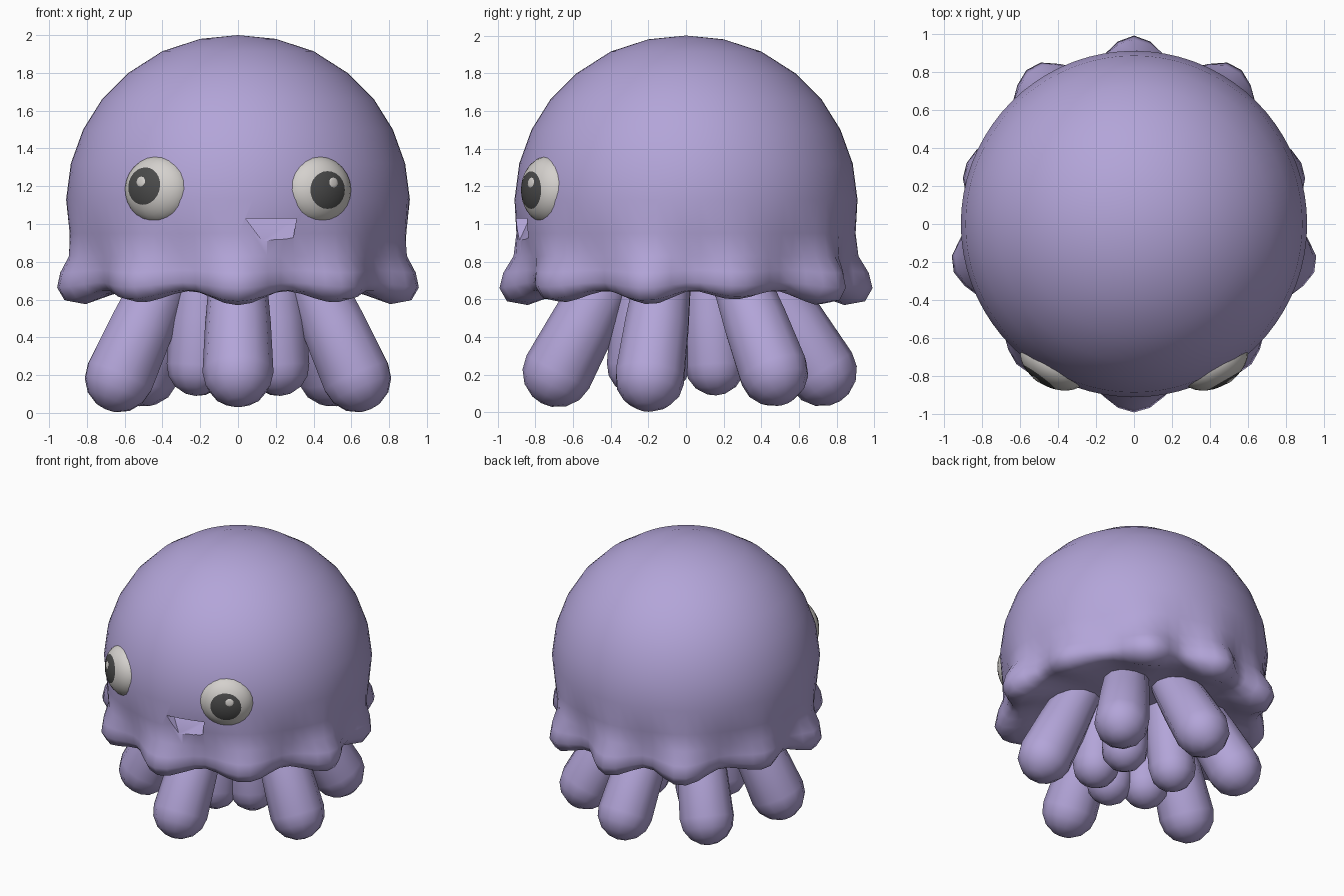
import bpy, bmesh, math
from mathutils import Vector, Matrix

if "Cube" in bpy.data.objects:
    bpy.data.objects.remove(bpy.data.objects["Cube"], do_unlink=True)


def make_mat(name, rgb):
    m = bpy.data.materials.new(name)
    m.use_nodes = True
    m.diffuse_color = (*rgb, 1)
    m.node_tree.nodes["Principled BSDF"].inputs["Base Color"].default_value = (*rgb, 1)
    return m


purple = make_mat("soft purple", (0.45, 0.375, 0.69))
white = make_mat("warm white", (0.66, 0.635, 0.61))
dark = make_mat("dark grey", (0.07, 0.07, 0.07))


def finish(name, bm, mats, angle=60):
    bmesh.ops.recalc_face_normals(bm, faces=bm.faces)
    me = bpy.data.meshes.new(name)
    bm.to_mesh(me)
    bm.free()
    for m in mats:
        me.materials.append(m)
    ob = bpy.data.objects.new(name, me)
    bpy.context.collection.objects.link(ob)
    smooth(ob, angle)
    return ob


def smooth(ob, angle):
    bpy.ops.object.select_all(action='DESELECT')
    ob.select_set(True)
    bpy.context.view_layer.objects.active = ob
    bpy.ops.object.shade_smooth_by_angle(angle=math.radians(angle))


def skin_rings(bm, start, rings, end):
    """Join closed rings of points, with a fan at each end."""
    loops = [[bm.verts.new(p) for p in ring] for ring in rings]
    n = len(loops[0])
    for a, b in zip(loops, loops[1:]):
        for i in range(n):
            j = (i + 1) % n
            bm.faces.new((a[i], a[j], b[j], b[i]))
    for tip, loop in ((start, loops[0]), (end, loops[-1])):
        v = bm.verts.new(tip)
        for i in range(n):
            bm.faces.new((v, loop[i], loop[(i + 1) % n]))


# Skirt lobes on one side: (angle from the front, strength)
LOBES = [(0, 1.0), (38, 0.8), (77, 0.95), (108, 0.6), (147, 1.0), (180, 1.0)]


def lobe(deg):
    """Skirt bulge at an angle from the front: 0 in a valley, 1 on a lobe."""
    for (a, wa), (b, wb) in zip(LOBES, LOBES[1:]):
        if deg <= b:
            f = (deg - a) / (b - a)
            return (wa if f < 0.5 else wb) * (0.5 + 0.5 * math.cos(2 * math.pi * f))
    return LOBES[-1][1]


# Dome body with a rolled, lobed skirt: (radius, lobe push, height, lobe drop)
DOME = [(0.20, 0, 1.98, 0), (0.40, 0, 1.915, 0), (0.58, 0, 1.80, 0),
        (0.72, 0, 1.66, 0), (0.82, 0, 1.50, 0), (0.885, 0, 1.32, 0),
        (0.91, 0, 1.13, 0), (0.89, 0.01, 0.95, 0), (0.865, 0.05, 0.83, 0),
        (0.865, 0.105, 0.755, -0.015), (0.86, 0.13, 0.69, -0.03),
        (0.83, 0.12, 0.65, -0.06), (0.77, 0.07, 0.645, -0.075),
        (0.68, 0.02, 0.66, -0.04), (0.50, 0, 0.68, 0)]
SEGS = 72
rings = []
for radius, push, height, drop in DOME:
    ring = []
    for i in range(SEGS):
        deg = 360 * i / SEGS
        w = lobe(min(deg, 360 - deg))
        a = math.radians(deg - 90)
        r = radius + push * w
        ring.append((r * math.cos(a), r * math.sin(a), height + drop * w))
    rings.append(ring)
bm = bmesh.new()
skin_rings(bm, (0, 0, 2.0), rings, (0, 0, 0.70))
body = finish("body", bm, [purple])

# Mouth notch, a wedge cut with a sloping lower lip
bm = bmesh.new()
sides = []
for top_x, top_y, low_x, low_y in ((0.04, -0.83, 0.13, -0.885), (0.31, -0.78, 0.29, -0.845)):
    sides.append([bm.verts.new(p) for p in
                  ((top_x, -1.05, 1.03), (top_x, top_y, 1.03),
                   (low_x, low_y, 0.91), (low_x, -1.05, 0.88))])
for s in sides:
    bm.faces.new(s)
for i in range(4):
    j = (i + 1) % 4
    bm.faces.new((sides[0][i], sides[0][j], sides[1][j], sides[1][i]))
cutter = finish("mouth_cutter", bm, [purple])
cutter.hide_render = True
mod = body.modifiers.new("mouth", 'BOOLEAN')
mod.operation = 'DIFFERENCE'
mod.solver = 'EXACT'
mod.object = cutter
bpy.context.view_layer.objects.active = body
bpy.ops.object.modifier_apply(modifier=mod.name)
bpy.data.objects.remove(cutter, do_unlink=True)
smooth(body, 50)


def tentacle(name, deg, top, tip, r_top, r_tip):
    """Straight round-ended limb; top and tip are (distance out, height)."""
    out = Vector((math.cos(math.radians(deg)), math.sin(math.radians(deg)), 0))
    up = Vector((0, 0, 1))
    a, b = (out * p[0] + up * p[1] for p in (top, tip))
    d = (b - a).normalized()
    side = out.cross(up)
    other = d.cross(side)
    steps = [(a, r_top), (a.lerp(b, 0.5), (r_top + r_tip) / 2 + 0.005)]
    for k in range(4):
        t = math.radians(k * 24)
        steps.append((b + d * r_tip * math.sin(t), r_tip * math.cos(t)))
    rings = [[c + r * (math.cos(t) * side + math.sin(t) * other)
              for t in (2 * math.pi * i / 12 for i in range(12))] for c, r in steps]
    bm = bmesh.new()
    skin_rings(bm, a, rings, b + d * r_tip)
    finish(name, bm, [purple])


# Six splayed outer tentacles and a short inner cluster
OUTER = {"front": (-90, 0.68, 0.215), "left": (-17, 0.655, 0.19),
         "back_left": (43, 0.68, 0.22), "back": (90, 0.72, 0.22),
         "back_right": (137, 0.68, 0.22), "right": (197, 0.655, 0.19)}
for name, (deg, reach, height) in OUTER.items():
    tentacle(name + "_tentacle", deg, (0.40, 0.74), (reach, height), 0.15, 0.188)
for n, deg in enumerate((-90, -33, 36, 144, 213)):
    tentacle(f"inner_tentacle_{n + 1}", deg, (0.22, 0.75), (0.26, 0.25), 0.15, 0.16)


# Eyes: flattened spheres facing outwards, the pupil is the cap round the pole
def eye(name, s, turn_out, turn_up, spot_x, spot_y):
    face = Vector((s * 0.50, -0.866, 0))
    across = Vector((0.866, s * 0.50, 0))
    frame = Matrix((across, (0, 0, 1), face)).transposed()
    centre = face * 0.845 + Vector((0, 0, 1.18))
    size = (0.19, 0.18, 0.125)

    def place(v):
        return centre + frame @ Vector([p * q for p, q in zip(v, size)])

    bm = bmesh.new()
    bmesh.ops.create_uvsphere(bm, u_segments=24, v_segments=16, radius=1)
    for f in bm.faces:
        f.material_index = int(f.calc_center_median().normalized().z > math.cos(math.radians(33.5)))
    # slide the cap up and outwards to aim the pupil
    turn = (Matrix.Rotation(math.radians(turn_out * s), 3, 'Y')
            @ Matrix.Rotation(math.radians(-turn_up), 3, 'X'))
    for v in bm.verts:
        v.co = place(turn @ v.co)
    finish(name + "_eye", bm, [white, dark])

    # small round glint lying on the pupil
    spot = Vector((spot_x * s, spot_y, 0))
    spot.z = math.sqrt(1 - spot.x ** 2 - spot.y ** 2)
    bm = bmesh.new()
    bmesh.ops.create_uvsphere(bm, u_segments=10, v_segments=6, radius=1)
    for v in bm.verts:
        p = spot + Vector((v.co.x * 0.15, v.co.y * 0.15, v.co.z * 0.035))
        p.z -= (spot.x * (p.x - spot.x) + spot.y * (p.y - spot.y)) / spot.z
        v.co = place(p)
    finish(name + "_eye_glint", bm, [white])


eye("left", 1, 0, 0, 0.14, 0.22)
eye("right", -1, 10, 8, 0.20, 0.25)
